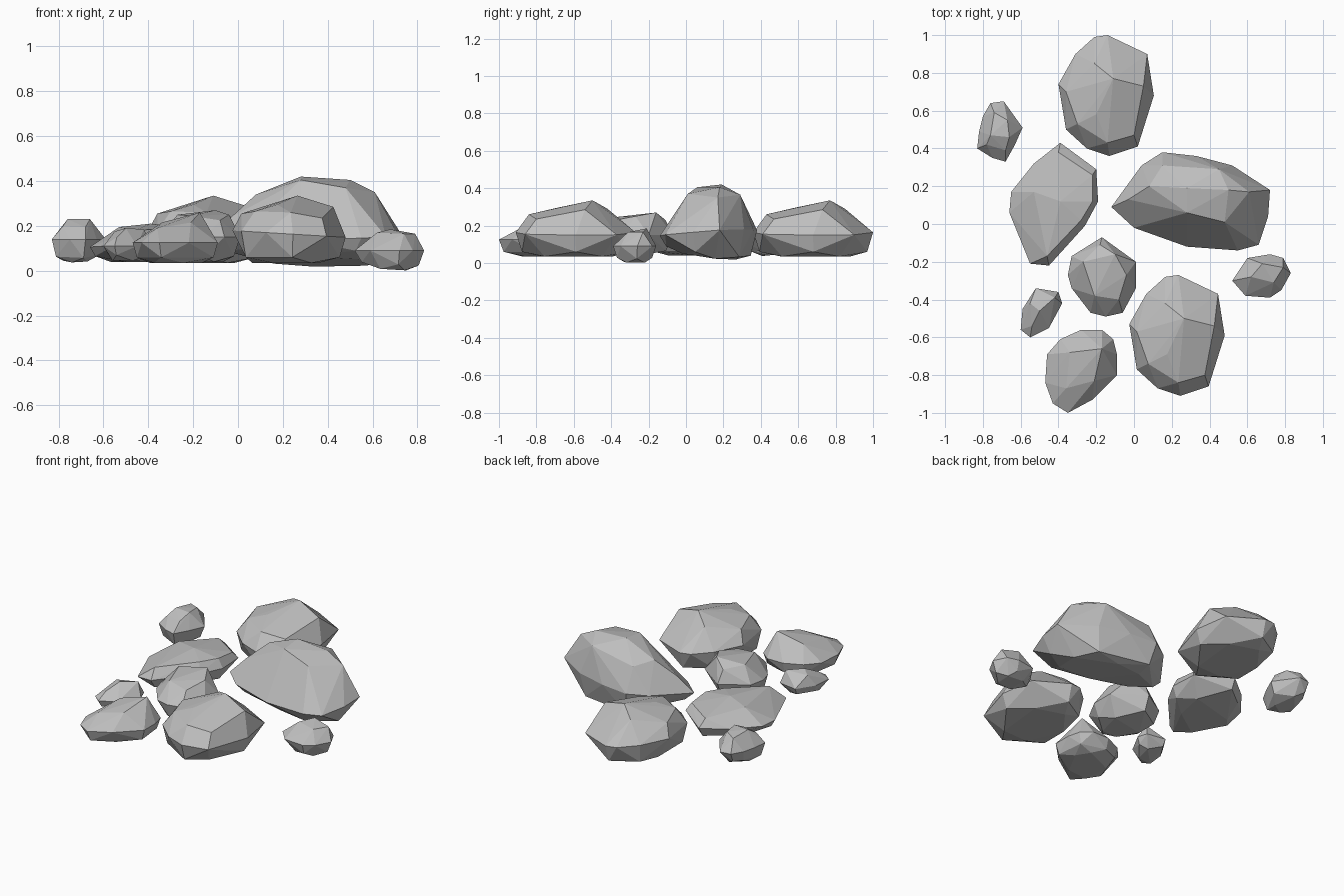
import bpy
import bmesh
from mathutils import Vector

default_cube = bpy.data.objects.get("Cube")
if default_cube:
    bpy.data.objects.remove(default_cube, do_unlink=True)

# Single stone colour
stone = bpy.data.materials.new("stone grey")
stone.use_nodes = True
stone.diffuse_color = (0.52, 0.52, 0.52, 1)
stone.node_tree.nodes["Principled BSDF"].inputs["Base Color"].default_value = stone.diffuse_color


def merge_flat_facets(bm, angle):
    """Join nearly coplanar triangles into broad chiselled facets."""
    bmesh.ops.dissolve_limit(bm, angle_limit=angle, verts=bm.verts[:], edges=bm.edges[:])


def make_rock(name, outline, crown, rim, base, tilt=(0, 0), base_tilt=(0, 0), taper=0.9):
    """Wrap a hull around a plan outline, its crown points and a rounded base.

    rim and base are heights; the tilts slope them along x and y."""
    centre = sum((Vector(p) for p in outline), Vector((0, 0))) / len(outline)
    rim_slope, base_slope = Vector(tilt), Vector(base_tilt)
    bm = bmesh.new()
    for index, point in enumerate(outline):
        offset = Vector(point) - centre
        bm.verts.new((*point, rim + rim_slope.dot(offset)))
        # Base corners alternate between a raised outer ring and a flat inner one
        if index % 2 == 0:
            low, lift = offset * taper, 0.025
        else:
            low, lift = offset * taper * 0.7, 0
        bm.verts.new((*(centre + low), base + lift + base_slope.dot(low)))
    for point in crown:
        bm.verts.new(point)
    hull = bmesh.ops.convex_hull(bm, input=bm.verts[:])
    unused = {v for v in hull["geom_interior"] if isinstance(v, bmesh.types.BMVert)}
    bmesh.ops.delete(bm, geom=list(unused), context="VERTS")
    merge_flat_facets(bm, 0.06)
    bmesh.ops.recalc_face_normals(bm, faces=bm.faces[:])
    mesh = bpy.data.meshes.new(name)
    bm.to_mesh(mesh)
    bm.free()
    mesh.materials.append(stone)
    rock = bpy.data.objects.new(name, mesh)
    bpy.context.scene.collection.objects.link(rock)
    return rock


# Two medium boulders sharing one shape
back = make_rock(
    "back_boulder",
    [(-.14, 1), (.07, .9), (.105, .68), (.02, .41), (-.13, .36),
     (-.25, .4), (-.36, .5), (-.4, .74), (-.31, .9), (-.21, .99)],
    [(-.11, .77, .335), (-.21, .85, .29), (.05, .73, .285), (.0, .47, .235),
     (-.14, .43, .26), (-.36, .7, .255), (-.3, .53, .265), (-.2, .58, .295)],
    rim=.165, base=.035, tilt=(-.06, 0))
front = back.copy()
front.data = back.data.copy()
front.name = "front_boulder"
front.location = (.375, -1.27, 0)
bpy.context.scene.collection.objects.link(front)

# Largest boulder, tipped so its far corner sits lowest
make_rock(
    "large_boulder",
    [(-.12, .09), (.04, .31), (.15, .38), (.33, .36), (.52, .31),
     (.72, .18), (.71, .04), (.66, -.11), (.55, -.14), (.28, -.12), (.0, -.02)],
    [(-.03, .13, .24), (.08, .2, .34), (.28, .19, .42), (.28, .06, .405), (.5, .18, .405),
     (.61, .17, .35), (.48, .01, .37), (.15, .31, .32), (.45, .29, .365)],
    rim=.16, base=.04, tilt=(.03, .08), base_tilt=(-.05, -.15), taper=.87)

# Low slab on the side
make_rock(
    "side_slab",
    [(-.39, .43), (-.2, .29), (-.19, .12), (-.26, -.01), (-.45, -.22),
     (-.55, -.21), (-.66, .06), (-.65, .17), (-.53, .32)],
    [(-.4, .38, .17), (-.22, .26, .175), (-.22, .12, .19), (-.28, .02, .19),
     (-.46, -.17, .18), (-.53, .17, .195), (-.39, .12, .21)],
    rim=.12, base=.04, tilt=(.06, 0))

# Rounded stone in the middle
make_rock(
    "middle_stone",
    [(-.17, -.07), (.01, -.2), (.01, -.34), (-.06, -.47), (-.15, -.49),
     (-.23, -.47), (-.33, -.34), (-.35, -.27), (-.33, -.17)],
    [(-.27, -.2, .25), (-.1, -.16, .27), (-.04, -.27, .25), (-.21, -.38, .245),
     (-.08, -.4, .225), (-.18, -.11, .23)],
    rim=.15, base=.04, taper=.85)

# Front corner stone
make_rock(
    "corner_stone",
    [(-.28, -.56), (-.17, -.56), (-.11, -.61), (-.09, -.69), (-.09, -.8),
     (-.22, -.93), (-.35, -1), (-.43, -.95), (-.47, -.84), (-.46, -.69), (-.39, -.61)],
    [(-.17, -.66, .26), (-.34, -.68, .215), (-.21, -.83, .215), (-.36, -.87, .19)],
    rim=.125, base=.035)

# Three small stones
make_rock(
    "small_back_stone",
    [(-.76, .64), (-.69, .65), (-.59, .51), (-.63, .42), (-.68, .33),
     (-.75, .35), (-.83, .4), (-.82, .49), (-.8, .57)],
    [(-.76, .47, .23), (-.66, .46, .23), (-.67, .55, .225), (-.74, .59, .215),
     (-.68, .39, .195), (-.78, .42, .2)],
    rim=.14, base=.045, base_tilt=(0, .1), taper=.82)
make_rock(
    "small_side_stone",
    [(-.52, -.34), (-.4, -.36), (-.38, -.42), (-.45, -.55), (-.55, -.6),
     (-.6, -.56), (-.59, -.45)],
    [(-.5, -.46, .19), (-.42, -.39, .185), (-.55, -.42, .175), (-.54, -.54, .15)],
    rim=.11, base=.045, taper=.85)
make_rock(
    "small_front_stone",
    [(.52, -.3), (.6, -.18), (.72, -.16), (.79, -.18), (.83, -.26),
     (.78, -.35), (.72, -.39), (.59, -.38)],
    [(.62, -.28, .17), (.68, -.21, .185), (.79, -.23, .165), (.74, -.31, .165)],
    rim=.09, base=.005, base_tilt=(-.06, 0), taper=.82)
